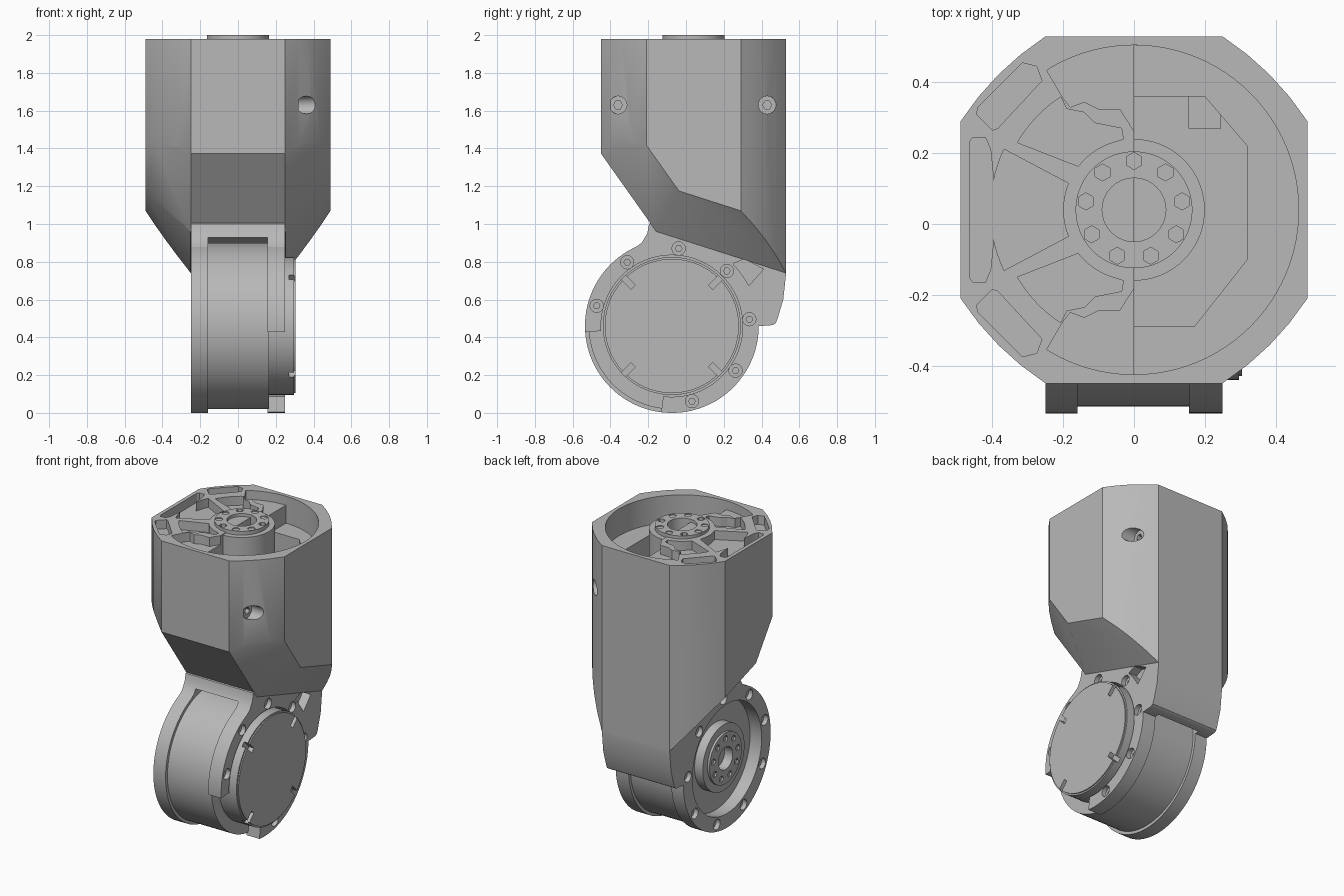
import bpy, bmesh
from math import sin, cos, radians
from mathutils import Vector

old = bpy.data.objects.get("Cube")
if old:
    bpy.data.objects.remove(old, do_unlink=True)

grey = bpy.data.materials.new("plain_grey")
grey.use_nodes = True
grey.diffuse_color = (0.48, 0.48, 0.48, 1)
grey.node_tree.nodes["Principled BSDF"].inputs["Base Color"].default_value = (0.48, 0.48, 0.48, 1)

parts = []
AXLE = (-0.075, 0.46)   # joint axis in y, z
SHAFT = (0, 0.04)       # upright axis in x, y


def arc(c, r, a, b, n=48):
    steps = [radians(a + (b - a) * i / n) for i in range(n + 1)]
    return [(c[0] + r * cos(t), c[1] + r * sin(t)) for t in steps]


def circle(c, r, n=72, turn=0):
    return arc(c, r, turn, turn + 360, n)[:-1]


def mirror(pts):
    return [(x, 2 * SHAFT[1] - y) for x, y in pts]


def prism(name, pts, lo, hi, axis="z"):
    """Extrude a 2D outline: (x, y) along z, or (y, z) along x."""
    bm = bmesh.new()
    place = (lambda p, h: (p[0], p[1], h)) if axis == "z" else (lambda p, h: (h, p[0], p[1]))
    low = [bm.verts.new(place(p, lo)) for p in pts]
    high = [bm.verts.new(place(p, hi)) for p in pts]
    bm.faces.new(low)
    bm.faces.new(high)
    for i in range(len(pts)):
        j = (i + 1) % len(pts)
        bm.faces.new((low[i], low[j], high[j], high[i]))
    bmesh.ops.recalc_face_normals(bm, faces=bm.faces)
    mesh = bpy.data.meshes.new(name)
    bm.to_mesh(mesh)
    bm.free()
    mesh.materials.append(grey)
    obj = bpy.data.objects.new(name, mesh)
    bpy.context.collection.objects.link(obj)
    if name != "cutter":
        parts.append(obj)
    return obj


def cut(obj, pts, lo, hi, axis="z"):
    cutter = prism("cutter", pts, lo, hi, axis)
    cutter.hide_render = True
    mod = obj.modifiers.new("cut", "BOOLEAN")
    mod.operation = "DIFFERENCE"
    mod.solver = "EXACT"
    mod.object = cutter
    bpy.context.view_layer.objects.active = obj
    bpy.ops.object.modifier_apply(modifier=mod.name)
    bpy.data.objects.remove(cutter, do_unlink=True)


def screw_hole(obj, c, face, side, axis="x", r=0.035, depth=0.03):
    """Counterbore with a hexagonal socket in its floor."""
    for pts, d in ((circle(c, r, 20), depth), (circle(c, r * 0.5, 6), depth + 0.03)):
        ends = sorted((face + side * 0.03, face - side * d))
        cut(obj, pts, ends[0], ends[1], axis)


# Housing: octagonal prism with slightly bulged corners
outline = []
corner = [(0.49 - 0.24 * t + 0.05 * t * (1 - t), 0.25 + 0.24 * t + 0.05 * t * (1 - t))
          for t in (0, 0.25, 0.5, 0.75, 1)]
for sx, sy in ((1, 1), (-1, 1), (-1, -1), (1, -1)):
    pts = corner if sx * sy > 0 else corner[::-1]
    outline += [(sx * x, SHAFT[1] + sy * y) for x, y in pts]
housing = prism("housing", outline, 0.5, 1.98)

# Housing underside: sloped planes z = height + gy * y + gx * |x|
bm = bmesh.new()
bm.from_mesh(housing.data)
for height, gy, gx in ((0.738, -1.41, 0), (0.338, -1.41, 1.6), (0.338, -1.41, -1.6),
                       (0.91, -0.32, 0), (0.646, -0.32, 1.055), (0.646, -0.32, -1.055)):
    res = bmesh.ops.bisect_plane(bm, geom=bm.verts[:] + bm.edges[:] + bm.faces[:],
                                 plane_co=(0, 0, height), plane_no=Vector((-gx, -gy, 1)),
                                 clear_inner=True)
    rim = [e for e in res["geom_cut"] if isinstance(e, bmesh.types.BMEdge)]
    bmesh.ops.holes_fill(bm, edges=rim)
bmesh.ops.recalc_face_normals(bm, faces=bm.faces)
bm.to_mesh(housing.data)
bm.free()

# Open half of the housing: round recess, then a deep octagonal well
cut(housing, arc(SHAFT, 0.465, -90, 90), 1.8, 2.1)
cut(housing, [(0, 0.36), (0.2, 0.36), (0.32, 0.22), (0.32, -0.1), (0.17, -0.29), (0, -0.29)],
    1.25, 1.9)
cut(housing, [(0.155, 0.27), (0.245, 0.27), (0.245, 0.36), (0.155, 0.36)], 1.12, 1.3)

# Ribbed half of the housing: shallow pockets
side_slot = [(-0.455, 0.245), (-0.465, 0.23), (-0.465, -0.15), (-0.455, -0.165), (-0.42, -0.165),
             (-0.405, -0.13), (-0.395, -0.03), (-0.395, 0.11), (-0.405, 0.21), (-0.42, 0.245)]
corner_slot = [(-0.445, 0.31), (-0.4, 0.265), (-0.385, 0.27), (-0.26, 0.405), (-0.275, 0.445),
               (-0.315, 0.455), (-0.44, 0.33)]
sector = arc(SHAFT, 0.2, 158, 202, 10) + arc(SHAFT, 0.405, 205, 155, 14)
upper_sector = (arc(SHAFT, 0.2, 142, 108, 8) + [(-0.03, 0.24), (-0.035, 0.27), (-0.11, 0.285),
                (-0.14, 0.315), (-0.19, 0.325)] + arc(SHAFT, 0.38, 123, 150, 8))
rim_pocket = (arc(SHAFT, 0.465, 90, 122, 16) + [(-0.2, 0.355), (-0.18, 0.33), (-0.14, 0.345),
              (-0.1, 0.325), (-0.04, 0.325), (-0.005, 0.27), (0.01, 0.25), (0.01, 0.505)])
for pocket in (side_slot, corner_slot, sector, upper_sector, rim_pocket):
    cut(housing, pocket, 1.92, 2.1)
    if pocket not in (side_slot, sector):
        cut(housing, mirror(pocket), 1.92, 2.1)

# Recessed side screws on the left corners
for y in (-0.36, 0.43):
    screw_hole(housing, (y, 1.63), 0.4, 1, r=0.047, depth=0.08)

# Upright output hub
hub_tube = prism("hub_tube", circle(SHAFT, 0.2), 1.24, 1.975)
hub_flange = prism("hub_flange", circle(SHAFT, 0.165), 1.97, 2.0)
cut(hub_tube, circle(SHAFT, 0.09, 32), 1.92, 2.1)
cut(hub_flange, circle(SHAFT, 0.09, 32), 1.9, 2.1)
for i, p in enumerate(circle(SHAFT, 0.138, 9, 10)):
    cut(hub_flange, circle(p, 0.024, 6, 30), 1.98 if i % 3 == 0 else 1.994, 2.1)

# Bracket between the housing and the joint
bracket = prism("bracket", arc(AXLE, 0.455, 0, 118) +
                [(-0.235, 0.9), (-0.205, 0.95), (-0.195, 1.0), (-0.14, 1.05), (0.525, 0.85),
                 (0.53, 0.74), (0.515, 0.6), (0.485, 0.5), (0.475, 0.475), (0.46, 0.465),
                 (0.4, 0.46)], -0.25, 0.25, "x")
cut(bracket, circle(AXLE, 0.49), -0.16, 0.155, "x")
cut(bracket, [(0.25, 0.79), (0.29, 0.67), (0.32, 0.66), (0.41, 0.76), (0.31, 0.815)],
    0.19, 0.3, "x")

# Joint motor body
prism("motor_body", circle(AXLE, 0.44, 96), -0.165, 0.165, "x")

# Clamp rings: full on the right, open at the lower front on the left
right_ring = prism("right_ring", circle(AXLE, 0.46, 96), -0.25, -0.16, "x")
cut(right_ring, circle(AXLE, 0.365, 96), -0.3, -0.1, "x")
left_ring = prism("left_ring", arc(AXLE, 0.46, -97, 184, 80) + arc(AXLE, 0.375, 184, -97, 80),
                  0.155, 0.25, "x")
for p in circle(AXLE, 0.412, 9, 5):
    screw_hole(right_ring, p, -0.25, -1)
    if not (p[0] < -0.1 and p[1] < 0.4):
        screw_hole(left_ring, p, 0.25, 1)

# Left cap with a thin lip and four radial notches
cap = prism("motor_cap", circle(AXLE, 0.365, 96), 0.155, 0.297, "x")
lip = prism("cap_lip", circle(AXLE, 0.355, 96), 0.29, 0.305, "x")
for sy in (-1, 1):
    for sz in (-1, 1):
        notch = [(AXLE[0] + sy * (r + w) * 0.707, AXLE[1] + sz * (r - w) * 0.707)
                 for r, w in ((0.29, -0.016), (0.29, 0.016), (0.39, 0.016), (0.39, -0.016))]
        for obj in (cap, lip):
            cut(obj, notch, 0.27, 0.33, "x")

# Right output hub, stepped, with a ring of sockets
joint_hub = prism("joint_hub", circle(AXLE, 0.22), -0.225, -0.16, "x")
joint_flange = prism("joint_flange", circle(AXLE, 0.17), -0.24, -0.2, "x")
for obj in (joint_hub, joint_flange):
    cut(obj, circle(AXLE, 0.075, 32), -0.3, -0.18, "x")
for p in circle(AXLE, 0.13, 9, 10):
    cut(joint_flange, circle(p, 0.022, 6), -0.3, -0.228, "x")

# Smooth round surfaces while keeping crisp edges
bpy.ops.object.select_all(action="DESELECT")
for obj in parts:
    obj.select_set(True)
bpy.context.view_layer.objects.active = housing
bpy.ops.object.shade_smooth_by_angle(angle=radians(30))
